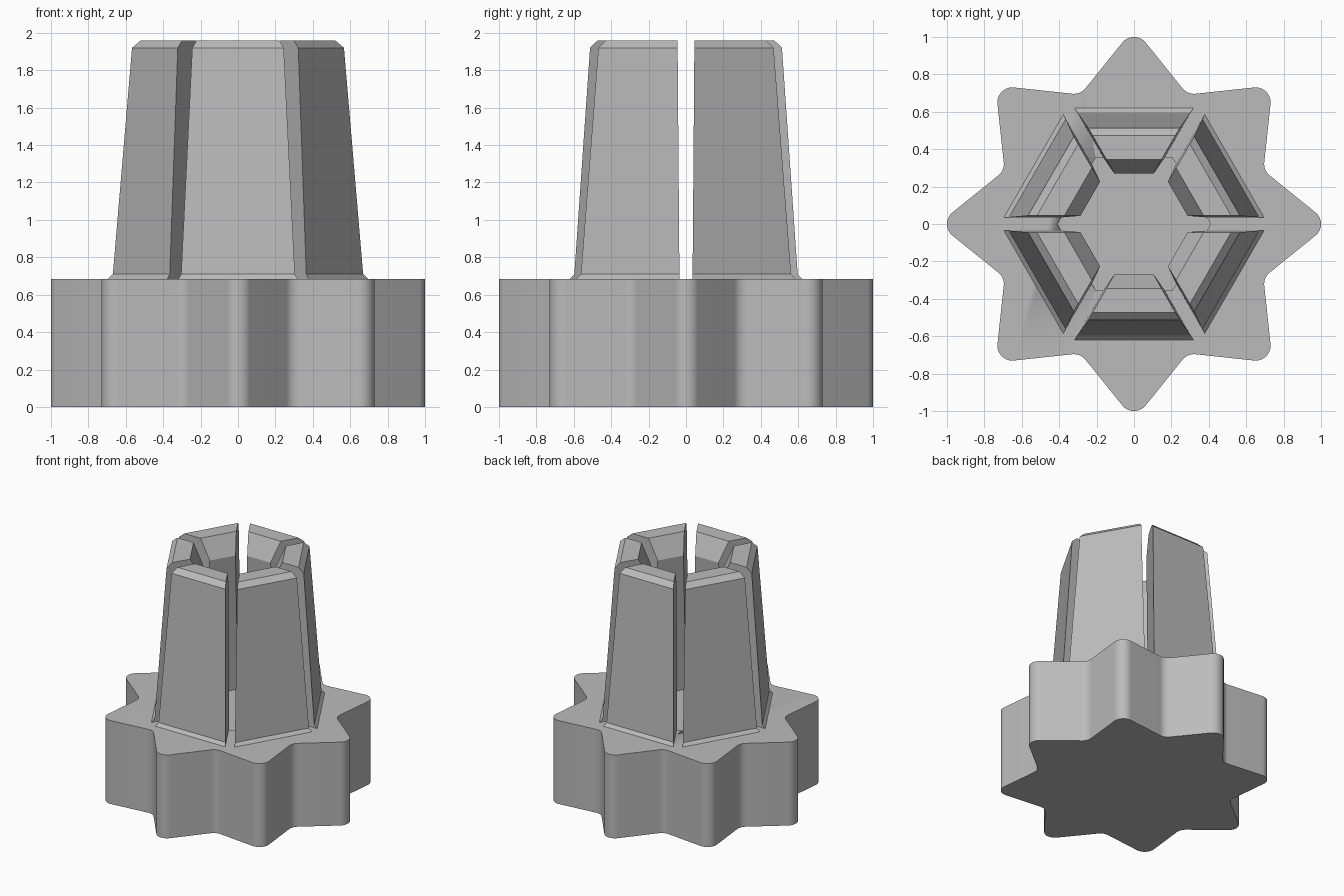
import bpy, bmesh
from math import sin, cos, tan, acos, atan2, hypot, pi, radians

cube = bpy.data.objects.get("Cube")
if cube:
    bpy.data.objects.remove(cube, do_unlink=True)

grey = bpy.data.materials.new("plain_grey")
grey.use_nodes = True
grey.diffuse_color = (0.5, 0.5, 0.5, 1)
grey.node_tree.nodes["Principled BSDF"].inputs["Base Color"].default_value = (0.5, 0.5, 0.5, 1)

FLOOR = 0.685
POINTS = 8


def finish(bm, name, angle):
    bmesh.ops.recalc_face_normals(bm, faces=bm.faces)
    mesh = bpy.data.meshes.new(name)
    bm.to_mesh(mesh)
    bm.free()
    mesh.materials.append(grey)
    obj = bpy.data.objects.new(name, mesh)
    bpy.context.collection.objects.link(obj)
    bpy.ops.object.select_all(action='DESELECT')
    obj.select_set(True)
    bpy.context.view_layer.objects.active = obj
    bpy.ops.object.shade_smooth_by_angle(angle=radians(angle))
    return obj


def loft(bm, rings):
    """Bridge rings of equal length and cap both ends."""
    loops = [[bm.verts.new(p) for p in ring] for ring in rings]
    for a, b in zip(loops, loops[1:]):
        for i in range(len(a)):
            j = (i + 1) % len(a)
            bm.faces.new((a[i], a[j], b[j], b[i]))
    bm.faces.new(loops[0])
    bm.faces.new(loops[-1])


def star_outline(tip=0.92, valley=0.84, r=0.08, steps=10):
    """Rounded tips and valleys joined by straight tangents."""
    half = pi / POINTS
    dx, dy = valley * cos(half) - tip, valley * sin(half)
    a = atan2(dy, dx) - acos(2 * r / hypot(dx, dy))
    pts = []
    for k in range(POINTS):
        t = 2 * half * k
        for i in range(steps + 1):
            s = t - a + 2 * a * i / steps
            pts.append((tip * cos(t) + r * cos(s), tip * sin(t) + r * sin(s)))
        v = t + half
        for i in range(steps + 1):
            s = t + a + (2 * half - 2 * a) * i / steps
            pts.append((valley * cos(v) - r * cos(s), valley * sin(v) - r * sin(s)))
    return pts


# Star-shaped base
bm = bmesh.new()
outline = star_outline()
loft(bm, [[(x, y, z) for x, y in outline] for z in (0, FLOOR)])
base = finish(bm, "star_base", 35)

# Shallow hexagonal recess in the base
bm = bmesh.new()
corners = [(0.41 * cos(k * pi / 3), 0.41 * sin(k * pi / 3)) for k in range(6)]
loft(bm, [[(x, y, z) for x, y in corners] for z in (FLOOR - 0.03, FLOOR + 0.1)])
cutter = finish(bm, "recess_cutter", 30)
cutter.hide_render = True
cutter.hide_set(True)
cut = base.modifiers.new("recess", 'BOOLEAN')
cut.operation = 'DIFFERENCE'
cut.object = cutter

# Six tapered prongs: (distance from axis, height) section, mitred at the gaps
section = [(0.355, FLOOR - 0.03), (0.62, FLOOR - 0.03), (0.62, FLOOR), (0.597, 0.71),
           (0.513, 1.92), (0.472, 1.96), (0.345, 1.96), (0.27, 1.80), (0.355, FLOOR)]


def prong_side(turn, side):
    ring = []
    for d, z in section:
        gap = 0.035 + 0.01 * max(0, z - FLOOR) / 1.275
        w = side * (d * tan(pi / 6) - gap / cos(pi / 6))
        ring.append((d * cos(turn) - w * sin(turn), d * sin(turn) + w * cos(turn), z))
    return ring


for k in range(6):
    turn = pi / 6 + k * pi / 3
    bm = bmesh.new()
    loft(bm, [prong_side(turn, -1), prong_side(turn, 1)])
    finish(bm, f"prong_{k + 1}", 10)
